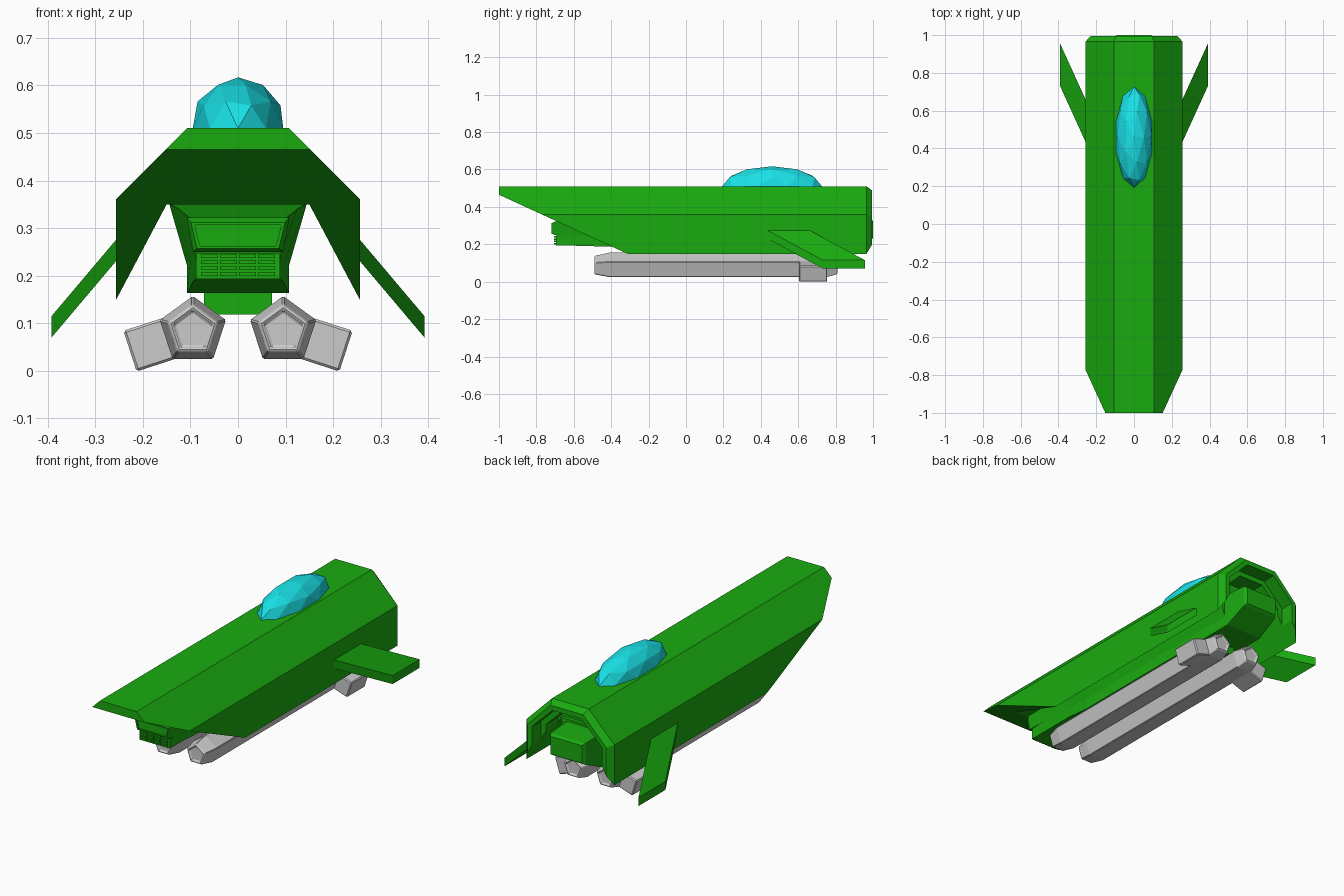
import bpy, bmesh, math
from mathutils import Vector, Matrix

if "Cube" in bpy.data.objects:
    bpy.data.objects.remove(bpy.data.objects["Cube"])


def material(name, rgb):
    m = bpy.data.materials.new(name)
    m.diffuse_color = (*rgb, 1)
    m.use_nodes = True
    m.node_tree.nodes["Principled BSDF"].inputs["Base Color"].default_value = m.diffuse_color
    return m


GREEN = material("green_paint", (0.010, 0.41, 0.005))
GLASS = material("cyan_glass", (0.010, 0.76, 0.80))


def finish(name, bm, mat=None, bevel=0):
    bmesh.ops.recalc_face_normals(bm, faces=bm.faces)
    me = bpy.data.meshes.new(name)
    bm.to_mesh(me)
    bm.free()
    ob = bpy.data.objects.new(name, me)
    bpy.context.collection.objects.link(ob)
    if mat:
        me.materials.append(mat)
    if bevel:
        b = ob.modifiers.new("bevel", 'BEVEL')
        b.width, b.segments = bevel, 1
    return ob


def loft(sections):
    """Skin a list of (y, [(x, z), ...]) sections and cap both ends."""
    bm = bmesh.new()
    rings = [[bm.verts.new((x, y, z)) for x, z in pts] for y, pts in sections]
    n = len(rings[0])
    for a, b in zip(rings, rings[1:]):
        for i in range(n):
            j = (i + 1) % n
            bm.faces.new((a[i], a[j], b[j], b[i]))
    bm.faces.new(rings[0])
    bm.faces.new(rings[-1])
    return bm


def sym(half):
    """Mirror a right-hand half profile into a closed outline."""
    return half + [(-x, z) for x, z in reversed(half)]


def box(x0, x1, y0, y1, z0, z1):
    return loft([(y, [(x0, z0), (x1, z0), (x1, z1), (x0, z1)]) for y in (y0, y1)])


# Hull: arched shell, nose sliced by a sloping plane, chamfered rear rim
outline = sym([(0.15, 0.35), (0.257, 0.148), (0.257, 0.36), (0.107, 0.51)])
rim = sym([(0.15, 0.35), (0.2295, 0.20), (0.23, 0.35), (0.095, 0.488)])
bm = loft([(-1, outline), (0.965, outline), (0.995, rim)])
slope = Vector((0, -0.317, -0.69)).normalized()
bmesh.ops.bisect_plane(bm, geom=bm.verts[:] + bm.edges[:] + bm.faces[:],
                       plane_co=(0, -1, 0.465), plane_no=slope, clear_outer=True)
bmesh.ops.holes_fill(bm, edges=[e for e in bm.edges if e.is_boundary])
hull = finish("hull", bm, GREEN)

# Stepped recess in the rear of the hull
for i, (y, half) in enumerate([(0.92, [(0.205, 0.08), (0.205, 0.345), (0.085, 0.462)]),
                               (0.82, [(0.175, 0.07), (0.175, 0.335), (0.072, 0.435)])]):
    cutter = finish(f"rear_recess_cutter_{i}", loft([(y, sym(half)), (1.2, sym(half))]))
    cutter.hide_render = True
    cutter.display_type = 'WIRE'
    cut = hull.modifiers.new("recess", 'BOOLEAN')
    cut.operation, cut.object, cut.solver = 'DIFFERENCE', cutter, 'EXACT'

# Belly body hanging inside the channel
tip = sym([(0.085, 0.195), (0.09, 0.245), (0.10, 0.32)])
chin = sym([(0.095, 0.187), (0.10, 0.235), (0.125, 0.34)])
mid = sym([(0.107, 0.163), (0.107, 0.22), (0.145, 0.352)])
finish("belly_body", loft([(-0.69, tip), (-0.40, chin), (-0.25, mid), (0.84, mid)]), GREEN)

# Nose block with inset panel
wide = sym([(0.095, 0.25), (0.108, 0.322)])
front = sym([(0.086, 0.257), (0.099, 0.312)])
inset = sym([(0.080, 0.262), (0.091, 0.306)])
finish("nose_panel", loft([(-0.50, wide), (-0.70, wide), (-0.72, front),
                           (-0.72, inset), (-0.712, inset)]), GREEN)

# Grille frame and slats
finish("grille_frame", box(-0.088, 0.088, -0.695, -0.55, 0.193, 0.247), GREEN)
for row in range(4):
    for col in range(4):
        x, z = -0.06 + col * 0.04, 0.203 + row * 0.0125
        finish(f"grille_slat_{row}_{col}",
               box(x - 0.018, x + 0.018, -0.706, -0.69, z - 0.004, z + 0.004), GREEN)

# Rear engine block with upswept underside, and pod mount
finish("rear_engine_block", loft([(0.80, sym([(0.107, 0.163), (0.107, 0.34)])),
                                  (0.86, sym([(0.107, 0.163), (0.107, 0.34)])),
                                  (0.985, sym([(0.102, 0.222), (0.102, 0.335)])),
                                  (1.0, sym([(0.092, 0.232), (0.092, 0.326)]))]), GREEN)
finish("pod_mount", box(-0.072, 0.072, 0.42, 0.70, 0.118, 0.17), GREEN)

# Canopy: upper half of a stretched low-poly sphere
bm = bmesh.new()
bmesh.ops.create_icosphere(bm, subdivisions=2, radius=1)
bmesh.ops.transform(bm, verts=bm.verts, matrix=Matrix.Translation((0, 0.46, 0.51))
                    @ Matrix.Diagonal((0.1, 0.267, 0.107, 1)))
bmesh.ops.bisect_plane(bm, geom=bm.verts[:] + bm.edges[:] + bm.faces[:],
                       plane_co=(0, 0, 0.505), plane_no=(0, 0, -1), clear_outer=True)
finish("canopy", bm, GLASS)


def pentagon(cx, cz, r):
    return [(cx + r * math.cos(math.radians(90 + 72 * k)),
             cz + r * math.sin(math.radians(90 + 72 * k))) for k in range(5)]


for side, s in (("left", -1), ("right", 1)):
    # Swept fin
    bm = bmesh.new()
    root = [(0.25, 0.42, 0.283), (0.25, 0.645, 0.283), (0.25, 0.645, 0.238), (0.25, 0.42, 0.238)]
    a = [bm.verts.new((s * x, y, z)) for x, y, z in root]
    b = [bm.verts.new((s * (x + 0.142), y + 0.312, z - 0.168)) for x, y, z in root]
    for i in range(4):
        j = (i + 1) % 4
        bm.faces.new((a[i], a[j], b[j], b[i]))
    bm.faces.new(a)
    bm.faces.new(b)
    finish(f"{side}_fin", bm, GREEN)

    # Five-sided pod with tapered, dished ends
    cx, cz = s * 0.095, 0.084
    rings = [(-0.482, 0.041), (-0.49, 0.045), (-0.49, 0.052), (-0.482, 0.057), (-0.41, 0.073),
             (0.75, 0.073), (0.802, 0.057), (0.81, 0.052), (0.81, 0.045), (0.802, 0.041)]
    finish(f"{side}_pod", loft([(y, pentagon(cx, cz, r)) for y, r in rings]), None, 0.004)

    # Tilted block on the pod's outer lower facet
    bm = box(0.03, 0.139, 0.605, 0.755, -0.045, 0.045)
    for v in bm.verts:
        v.co.x *= s
    bmesh.ops.transform(bm, verts=bm.verts, matrix=Matrix.Translation((cx, 0, cz))
                        @ Matrix.Rotation(s * math.radians(18), 4, 'Y'))
    finish(f"{side}_pod_block", bm, None, 0.005)
